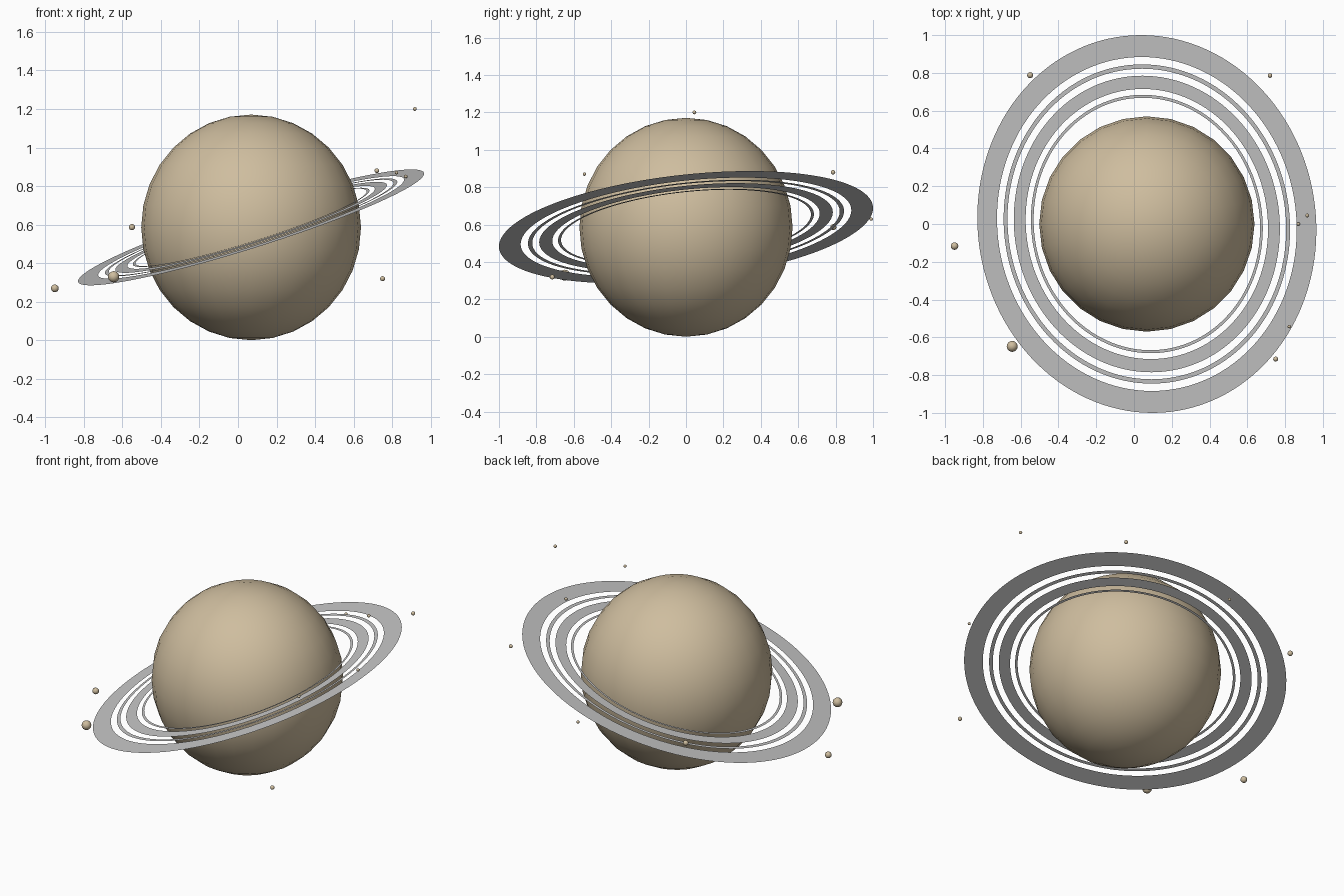
import bpy, bmesh, math

if "Cube" in bpy.data.objects:
    bpy.data.objects.remove(bpy.data.objects["Cube"])

def material(name, rgb):
    m = bpy.data.materials.new(name)
    m.diffuse_color = (*rgb, 1)
    m.use_nodes = True
    m.node_tree.nodes["Principled BSDF"].inputs["Base Color"].default_value = m.diffuse_color
    return m

TAN = material("sandy_tan", (0.62, 0.51, 0.345))
GREY = material("ring_grey", (0.56, 0.56, 0.56))
CX, CZ = 0.068, 0.586          # planet centre

def finish(name, bm, mat, smooth):
    mesh = bpy.data.meshes.new(name)
    bm.to_mesh(mesh)
    bm.free()
    mesh.materials.append(mat)
    for p in mesh.polygons:
        p.use_smooth = smooth
    ob = bpy.data.objects.new(name, mesh)
    bpy.context.collection.objects.link(ob)
    return ob

def ball(name, loc, scale, seg, rings):
    bm = bmesh.new()
    bmesh.ops.create_uvsphere(bm, u_segments=seg, v_segments=rings, radius=1)
    ob = finish(name, bm, TAN, True)
    ob.location, ob.scale = loc, scale
    return ob

# Planet: slightly tall ball
ball("planet", (CX, 0, CZ), (0.57, 0.57, 0.585), 28, 16)

# Rings: flat oval bands lying in one tilted plane
def ring_point(r, t):
    x = r * (0.897 * math.cos(t) - 0.03 * math.sin(t))
    y = r * math.sin(t)
    return (CX + x, y, CZ + 0.315 * x + 0.112 * y)

def ring(name, r_in, r_out, n=128):
    bm = bmesh.new()
    loops = [[bm.verts.new(ring_point(r, math.tau * i / n)) for i in range(n)]
             for r in (r_in, r_out)]
    for i in range(n):
        j = (i + 1) % n
        bm.faces.new((loops[0][i], loops[1][i], loops[1][j], loops[0][j]))
    finish(name, bm, GREY, False)

for i, (a, b) in enumerate([(0.668, 0.684), (0.715, 0.785),
                            (0.822, 0.845), (0.884, 1.0)]):
    ring(f"ring_{i + 1}", a, b)

# Small moons: x, y, z, radius
moons = [(-0.55, 0.788, 0.587, 0.016), (0.72, 0.786, 0.88, 0.012),
         (0.917, 0.045, 1.2, 0.010), (0.87, 0.0, 0.85, 0.009),
         (0.822, -0.543, 0.87, 0.009), (0.75, -0.715, 0.32, 0.013),
         (-0.95, -0.117, 0.27, 0.020), (-0.645, -0.648, 0.33, 0.029),
         (0.09, 0.99, 0.63, 0.009)]
for i, (x, y, z, r) in enumerate(moons):
    ball(f"moon_{i + 1}", (x, y, z), (r, r, r), 16, 10)
